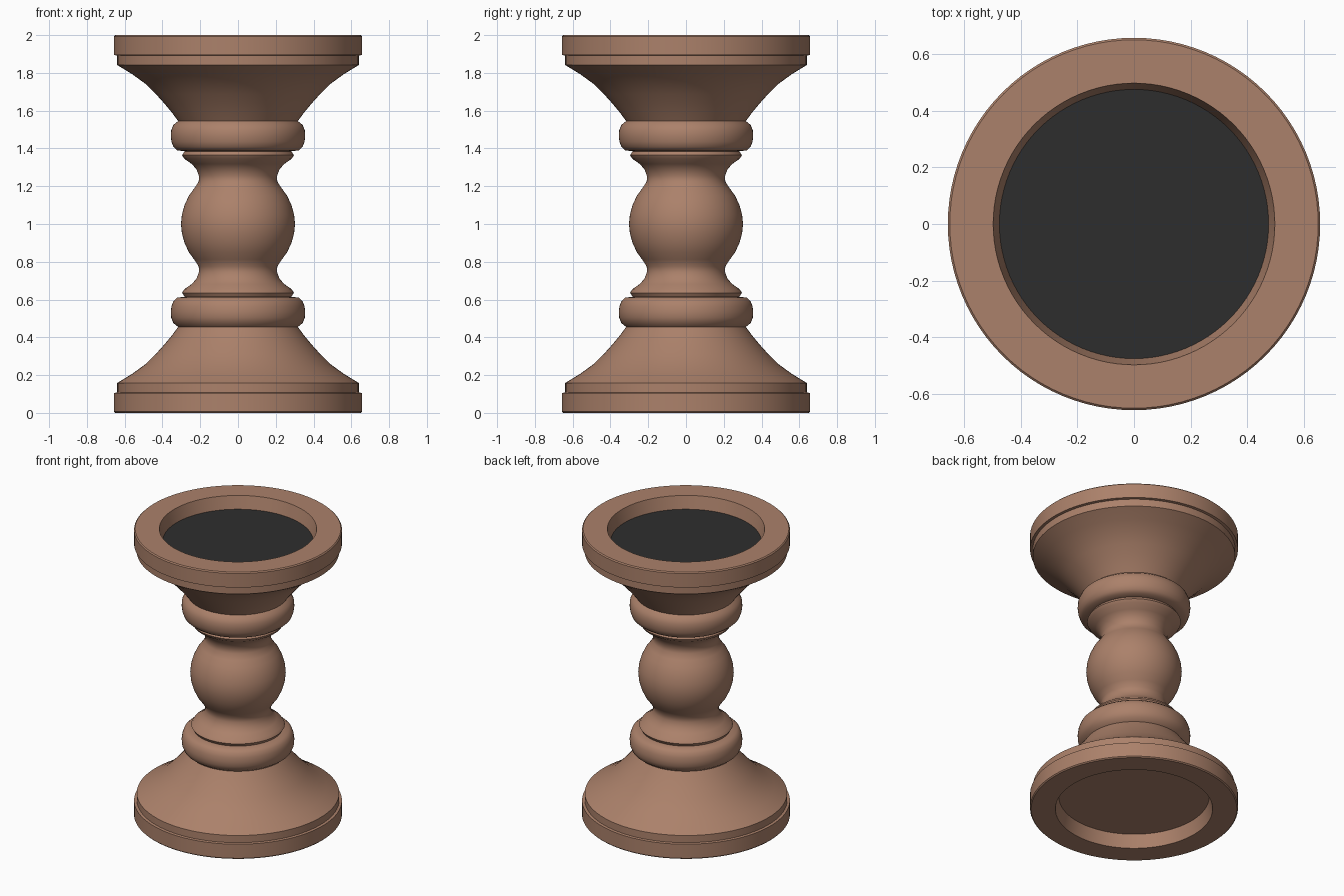
import bpy, bmesh, math

if "Cube" in bpy.data.objects:
    bpy.data.objects.remove(bpy.data.objects["Cube"])

SEG = 96


def material(name, rgb):
    m = bpy.data.materials.new(name)
    m.diffuse_color = (*rgb, 1)
    m.use_nodes = True
    m.node_tree.nodes["Principled BSDF"].inputs["Base Color"].default_value = m.diffuse_color
    return m


wood = material("warm wood", (0.41, 0.22, 0.145))
black = material("charcoal", (0.027, 0.027, 0.027))


def lathe(name, profile, mat):
    """Revolve (radius, height) points about z; radius 0 closes at a pole."""
    bm = bmesh.new()
    rings = []
    for r, z in profile:
        if r == 0:
            rings.append([bm.verts.new((0, 0, z))] * SEG)
        else:
            rings.append([bm.verts.new((r * math.cos(a), r * math.sin(a), z))
                          for a in (2 * math.pi * i / SEG for i in range(SEG))])
    for a, b in zip(rings, rings[1:]):
        for i in range(SEG):
            j = (i + 1) % SEG
            quad = list(dict.fromkeys((a[i], a[j], b[j], b[i])))
            bm.faces.new(quad)
    bmesh.ops.recalc_face_normals(bm, faces=bm.faces)
    me = bpy.data.meshes.new(name)
    bm.to_mesh(me)
    bm.free()
    me.materials.append(mat)
    ob = bpy.data.objects.new(name, me)
    bpy.context.collection.objects.link(ob)
    bpy.ops.object.select_all(action='DESELECT')
    ob.select_set(True)
    bpy.context.view_layer.objects.active = ob
    bpy.ops.object.shade_smooth_by_angle(angle=math.radians(35))
    return ob


# Lower half of the turned profile; the upper half is its mirror about z = 1
half = [
    (0, 0.09), (0.475, 0.09), (0.497, 0.0),                      # recess
    (0.65, 0.0), (0.657, 0.007), (0.657, 0.105),                 # foot slab
    (0.64, 0.108), (0.64, 0.158),                                # step
    (0.56, 0.207), (0.487, 0.26), (0.435, 0.312), (0.39, 0.362),
    (0.35, 0.41), (0.317, 0.455),                                # flare
    (0.342, 0.475), (0.354, 0.505), (0.356, 0.535), (0.352, 0.565),
    (0.342, 0.592), (0.322, 0.61), (0.283, 0.615),               # round collar
    (0.296, 0.636), (0.284, 0.655), (0.245, 0.682),              # thin ring
    (0.22, 0.71), (0.207, 0.745), (0.208, 0.775),                # neck
    (0.232, 0.812), (0.26, 0.85), (0.283, 0.9), (0.297, 0.95),   # ball
]
profile = half + [(0.302, 1.0)] + [(r, 2 - z) for r, z in reversed(half)]
lathe("turned_pedestal", profile, wood)

# Dark plate lying in the upper recess
lathe("candle_plate", [(0, 1.908), (0.474, 1.908), (0.475, 1.914), (0, 1.914)], black)
